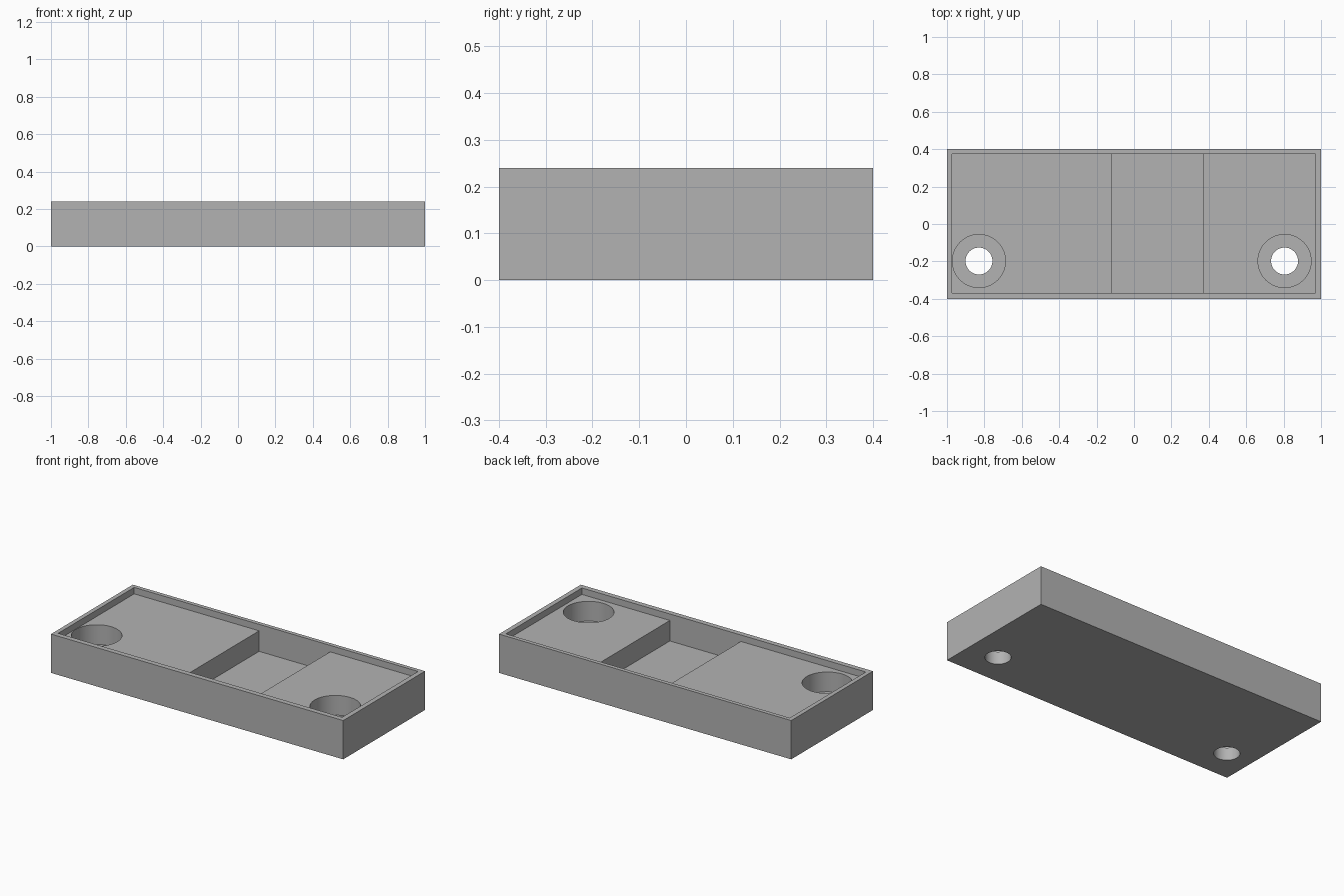
import bpy, bmesh, math
from mathutils import Vector

if "Cube" in bpy.data.objects:
    bpy.data.objects.remove(bpy.data.objects["Cube"], do_unlink=True)

LENGTH, DEPTH, HEIGHT = 2.0, 0.8, 0.24
LEDGE_Z, POCKET_Z, BORE_Z = 0.20, 0.073, 0.078

grey = bpy.data.materials.new("plain_grey")
grey.use_nodes = True
grey.diffuse_color = (0.45, 0.45, 0.45, 1)
grey.node_tree.nodes["Principled BSDF"].inputs["Base Color"].default_value = grey.diffuse_color


def finish(name, bm):
    bmesh.ops.remove_doubles(bm, verts=bm.verts, dist=1e-5)
    bmesh.ops.recalc_face_normals(bm, faces=bm.faces)
    mesh = bpy.data.meshes.new(name)
    bm.to_mesh(mesh)
    bm.free()
    mesh.materials.append(grey)
    obj = bpy.data.objects.new(name, mesh)
    bpy.context.collection.objects.link(obj)
    return obj


def extrude_profile(name, xz, y0, y1):
    """Extrude an x-z outline along y."""
    bm = bmesh.new()
    face = bm.faces.new([bm.verts.new((x, y0, z)) for x, z in xz])
    new = bmesh.ops.extrude_face_region(bm, geom=[face])["geom"]
    verts = [v for v in new if isinstance(v, bmesh.types.BMVert)]
    bmesh.ops.translate(bm, verts=verts, vec=(0, y1 - y0, 0))
    return finish(name, bm)


def revolve_profile(name, rz, centre):
    """Turn a radius-height outline around an upright axis."""
    bm = bmesh.new()
    verts = [bm.verts.new((r, 0, z)) for r, z in rz]
    edges = [bm.edges.new(pair) for pair in zip(verts, verts[1:])]
    bmesh.ops.spin(bm, geom=verts + edges, cent=(0, 0, 0), axis=(0, 0, 1),
                   angle=math.tau, steps=64)
    bmesh.ops.translate(bm, verts=bm.verts, vec=Vector(centre))
    return finish(name, bm)


# Solid block
hx, hy = LENGTH / 2, DEPTH / 2
tray = extrude_profile("tray", [(-hx, 0), (hx, 0), (hx, HEIGHT), (-hx, HEIGHT)], -hy, hy)

# Shallow rimmed recess with the deep pocket stepped into it
recess = [(-0.973, LEDGE_Z), (-0.118, LEDGE_Z), (-0.118, POCKET_Z), (0.368, POCKET_Z),
          (0.368, LEDGE_Z), (0.97, LEDGE_Z), (0.97, 0.3), (-0.973, 0.3)]
cutters = [extrude_profile("recess_cutter", recess, -0.368, 0.375)]

# Counterbored screw holes
bore = [(0, -0.1), (0.072, -0.1), (0.072, BORE_Z), (0.142, BORE_Z), (0.142, 0.3), (0, 0.3)]
for side, x in (("right", -0.829), ("left", 0.805)):
    cutters.append(revolve_profile(side + "_hole_cutter", bore, (x, -0.198, 0)))

# Cut everything out of the block
bpy.ops.object.select_all(action="DESELECT")
bpy.context.view_layer.objects.active = tray
tray.select_set(True)
for cutter in cutters:
    cutter.hide_render = True
    mod = tray.modifiers.new(cutter.name, "BOOLEAN")
    mod.operation, mod.solver, mod.object = "DIFFERENCE", "EXACT", cutter
    bpy.ops.object.modifier_apply(modifier=mod.name)
    bpy.data.objects.remove(cutter, do_unlink=True)

bpy.ops.object.shade_smooth_by_angle(angle=math.radians(30))
